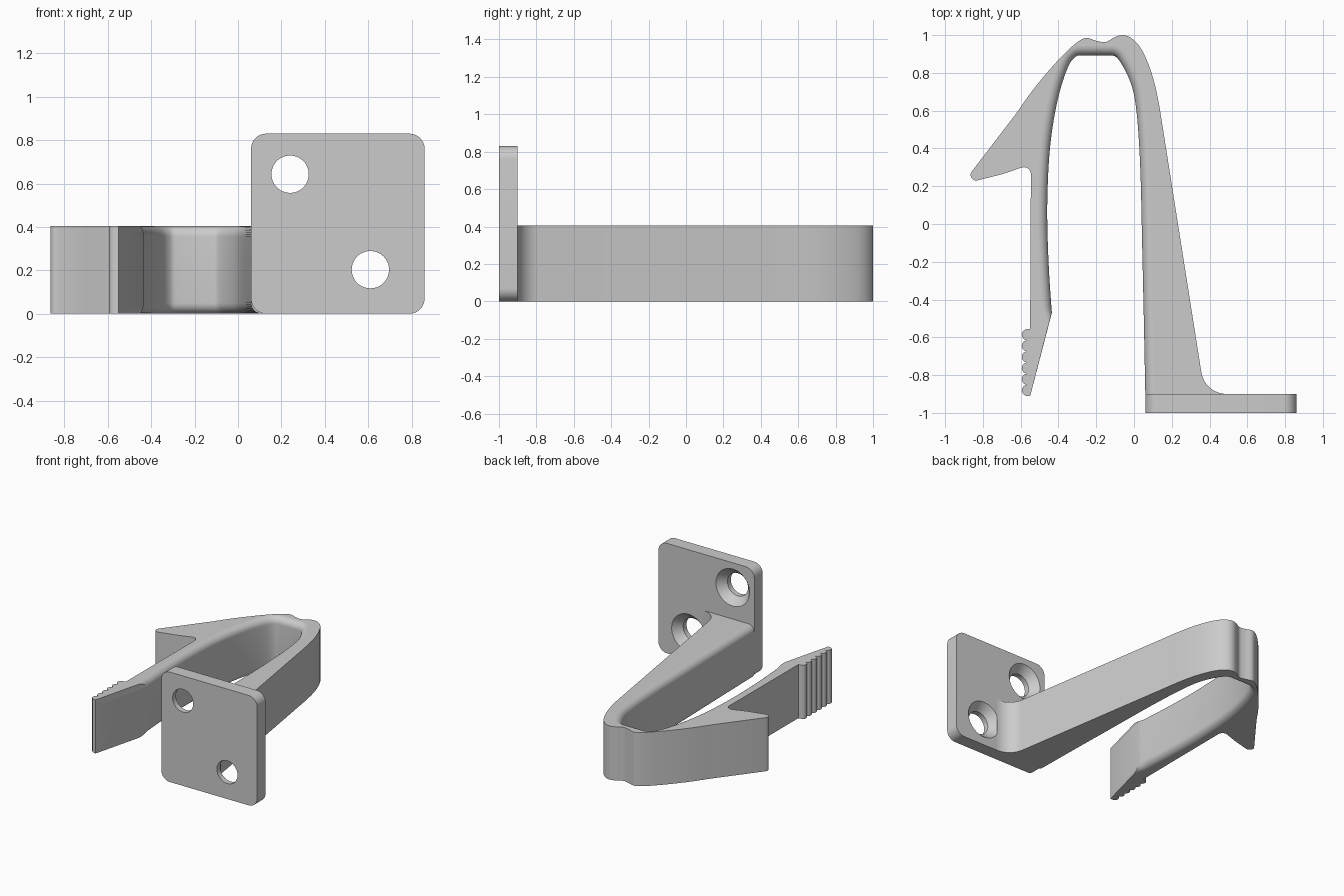
import bpy, bmesh, math
from mathutils import Vector

if "Cube" in bpy.data.objects:
    bpy.data.objects.remove(bpy.data.objects["Cube"])

grey = bpy.data.materials.new("grey_plastic")
grey.diffuse_color = (0.6, 0.6, 0.6, 1)
grey.use_nodes = True
grey.node_tree.nodes["Principled BSDF"].inputs["Base Color"].default_value = grey.diffuse_color
H = 0.405      # clip height
R = 0.05       # rounding of the inner rim
SEG = 8


def curve(pts, n=5):
    """Catmull-Rom curve through the given points."""
    p = [Vector(q) for q in pts]
    p = [p[0]] + p + [p[-1]]
    out = []
    for a, b, c, d in zip(p, p[1:], p[2:], p[3:]):
        for i in range(n):
            t = i / n
            out.append(0.5 * (2 * b + (c - a) * t + (2 * a - 5 * b + 4 * c - d) * t * t
                              + (3 * b - a - 3 * c + d) * t ** 3))
    return out + [p[-1]]


def arc(cx, cy, r, a0, a1, n):
    return [Vector((cx + r * math.cos(math.radians(a0 + (a1 - a0) * i / n)),
                    cy + r * math.sin(math.radians(a0 + (a1 - a0) * i / n)))) for i in range(n + 1)]


def finish(bm, name):
    bmesh.ops.recalc_face_normals(bm, faces=bm.faces)
    me = bpy.data.meshes.new(name)
    bm.to_mesh(me)
    bm.free()
    me.materials.append(grey)
    ob = bpy.data.objects.new(name, me)
    bpy.context.collection.objects.link(ob)
    return ob


def shade(ob, flat):
    """Smooth by angle, but keep the large faces that pass the test flat."""
    bpy.ops.object.select_all(action='DESELECT')
    ob.select_set(True)
    bpy.context.view_layer.objects.active = ob
    bpy.ops.object.shade_smooth_by_angle(angle=math.radians(30))
    for f in ob.data.polygons:
        if flat(f.normal):
            f.use_smooth = False


def rings(bm, loops):
    """Skin stacked closed loops and cap both ends."""
    vs = [[bm.verts.new(p) for p in lp] for lp in loops]
    for a, b in zip(vs, vs[1:]):
        for i in range(len(a)):
            j = (i + 1) % len(a)
            bm.faces.new((a[i], a[j], b[j], b[i]))
    bm.faces.new(vs[0][::-1])
    bm.faces.new(vs[-1])


# Outer outline: foot fillet, straight back, crest, barb, finger grip
outer = arc(0.49, -0.765, 0.135, 270, 190, 8)
outer += curve([(0.135, 0.62), (0.11, 0.74), (0.075, 0.85), (0.03, 0.94), (-0.02, 0.988),
                (-0.065, 1.0), (-0.11, 0.985), (-0.15, 0.963), (-0.20, 0.97),
                (-0.255, 0.985), (-0.31, 0.955), (-0.38, 0.89), (-0.47, 0.79),
                (-0.55, 0.69), (-0.62, 0.59)], 4)
outer += arc(-0.835, 0.26, 0.03, 145, 280, 6)
outer += [Vector((-0.70, 0.263))]
outer += arc(-0.582, 0.265, 0.036, 110, 0, 6)
outer += [Vector((-0.55, -0.555))]
for k in range(6):
    outer += arc(-0.565, -0.586 - 0.059 * k, 0.0295, 100, 260, 6)
outer += [Vector((-0.55, -0.912))]

# Inner outline: left arm, flat bridge, right arm
inner = curve([(-0.435, -0.47), (-0.45, -0.25), (-0.459, 0), (-0.457, 0.2), (-0.445, 0.4),
               (-0.42, 0.58), (-0.385, 0.73), (-0.345, 0.84), (-0.31, 0.885), (-0.28, 0.893)])
inner += curve([(-0.12, 0.893), (-0.09, 0.88), (-0.05, 0.82), (-0.015, 0.74), (0.006, 0.65),
                (0.022, 0.5), (0.035, 0.25), (0.043, -0.1), (0.052, -0.5), (0.06, -0.905)])

# Direction in which the inner rim withdraws into the material
shift = []
for i, p in enumerate(inner):
    d = (inner[min(i + 1, len(inner) - 1)] - inner[max(i - 1, 0)]).normalized()
    shift.append(Vector((-d.y, d.x)))
shift[0] = Vector((-0.4, -1.46))     # slides along the ramped tip
shift[-1] = Vector((1, 0))

# Clip body
levels = []
for i in range(SEG + 1):
    a = math.pi / 2 * i / SEG
    levels.append((R * (1 - math.cos(a)), R * (1 - math.sin(a))))
stack = levels + [(H - z, o) for z, o in reversed(levels)]
bm = bmesh.new()
rings(bm, [[(p.x, p.y, z) for p in outer]
           + [(p.x + s.x * o, p.y + s.y * o, z) for p, s in zip(inner, shift)]
           for z, o in stack])
clip = finish(bm, "clip_body")
shade(clip, lambda n: abs(n.z) > 0.999)

# Mounting plate with rounded corners
x0, x1, z1, r = 0.06, 0.86, 0.83, 0.07
outline = (arc(x1 - r, r, r, -90, 0, 8) + arc(x1 - r, z1 - r, r, 0, 90, 8)
           + arc(x0 + r, z1 - r, r, 90, 180, 8) + arc(x0 + r, r, r, 180, 270, 8))
bm = bmesh.new()
rings(bm, [[(p.x, y, p.y) for p in outline] for y in (-1.0, -0.9)])
plate = finish(bm, "mounting_plate")

# Countersunk screw holes
for hx, hz in ((0.24, 0.643), (0.61, 0.203)):
    bm = bmesh.new()
    rings(bm, [[(p.x, y, p.y) for p in arc(hx, hz, rad, 0, 352.5, 47)]
               for y, rad in ((-1.05, 0.086), (-0.96, 0.086), (-0.89, 0.149))])
    cutter = finish(bm, "hole_cutter")
    cutter.hide_render = True
    mod = plate.modifiers.new("hole", 'BOOLEAN')
    mod.operation = 'DIFFERENCE'
    mod.solver = 'EXACT'
    mod.object = cutter
    bpy.context.view_layer.objects.active = plate
    bpy.ops.object.modifier_apply(modifier=mod.name)
    bpy.data.objects.remove(cutter)
shade(plate, lambda n: abs(n.y) > 0.999)
